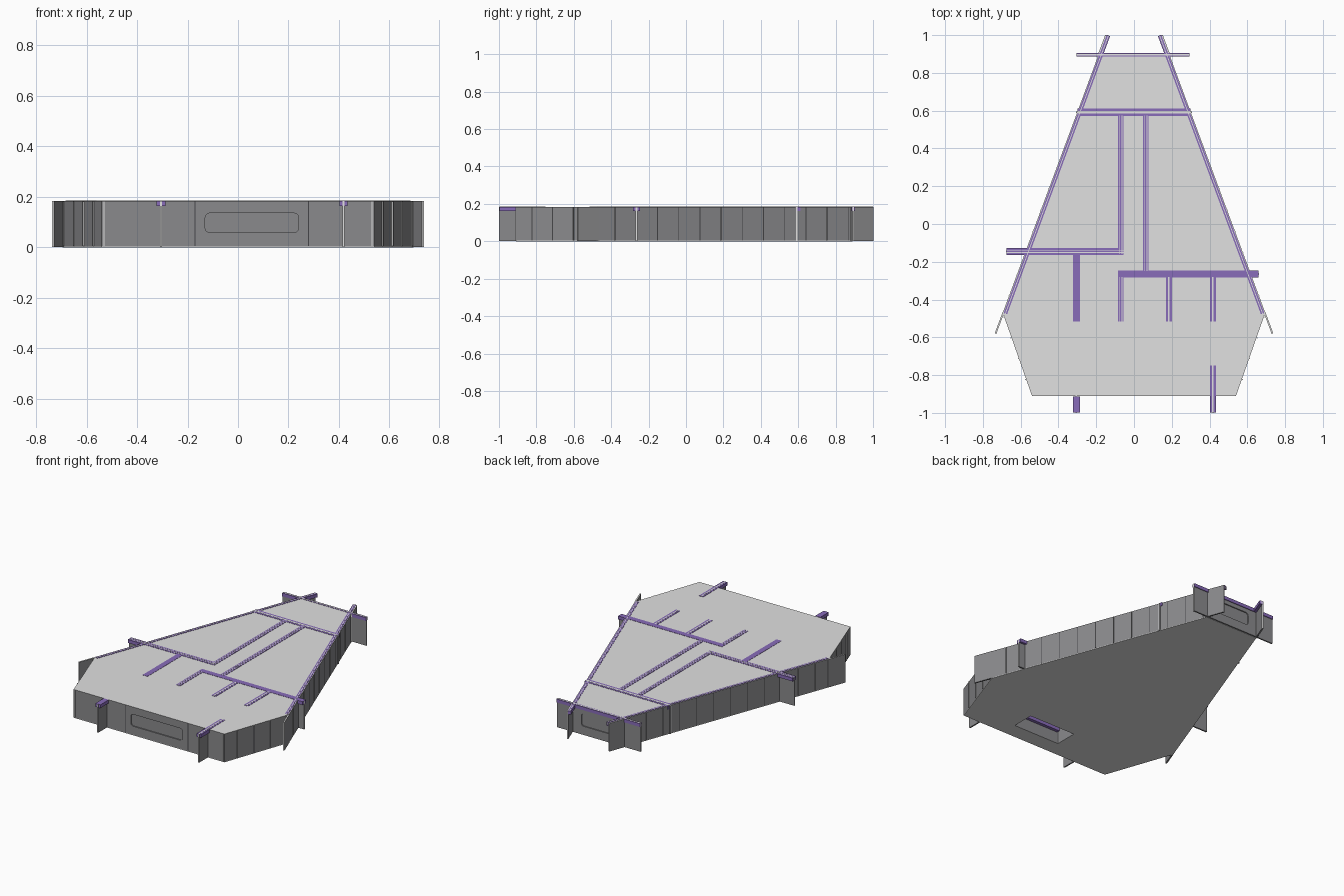
import bpy, bmesh
from mathutils import Vector, Matrix

cube = bpy.data.objects.get("Cube")
if cube:
    bpy.data.objects.remove(cube, do_unlink=True)


def material(name, rgb):
    m = bpy.data.materials.new(name)
    m.use_nodes = True
    col = (*rgb, 1)
    m.diffuse_color = col
    m.node_tree.nodes["Principled BSDF"].inputs["Base Color"].default_value = col
    return m


GREY = material("wall grey", (0.255, 0.255, 0.265))
PALE = material("pale grey", (0.75, 0.75, 0.75))
PURPLE = material("purple", (0.25, 0.15, 0.49))
DARK = material("seam grey", (0.06, 0.06, 0.065))
TOP = 0.183


def make(name, bm, mats):
    me = bpy.data.meshes.new(name)
    bmesh.ops.recalc_face_normals(bm, faces=bm.faces)
    bm.to_mesh(me)
    bm.free()
    for m in mats:
        me.materials.append(m)
    ob = bpy.data.objects.new(name, me)
    bpy.context.scene.collection.objects.link(ob)
    return ob


def bar(name, a, b, width, z0, z1, mats):
    """Box along the plan segment a-b; a second material goes on ends and top."""
    a, b = Vector(a), Vector(b)
    d = b - a
    mid = (a + b) / 2
    bm = bmesh.new()
    bmesh.ops.create_cube(bm, size=1)
    bm.normal_update()
    if len(mats) > 1:
        for f in bm.faces:
            f.material_index = int(abs(f.normal.x) > 0.9 or f.normal.z > 0.9)
    ang = Vector((1, 0)).angle_signed(d)
    bm.transform(Matrix.Translation((mid.x, mid.y, (z0 + z1) / 2))
                 @ Matrix.Rotation(-ang, 4, "Z")
                 @ Matrix.Diagonal((d.length, width, z1 - z0, 1)))
    return make(name, bm, mats)


def rail(name, a, b, width=0.03, stripe=0.006, offsets=(0,)):
    """Purple capping strip with pale lines along it at the given offsets."""
    a, b = Vector(a), Vector(b)
    bar(name, a, b, width, TOP - 0.02, TOP + 0.0015, [PURPLE])
    side = (b - a).normalized().orthogonal()
    for o in offsets:
        bar(name + "_line", a + side * o, b + side * o, stripe,
            TOP - 0.019, TOP + 0.0022, [PALE])


def fin(name, a, b):
    return bar(name, a, b, 0.009, 0.001, TOP, [GREY, PALE])


def cut(target, centre, size, radius, axis):
    """Recess with corners rounded about the given axis."""
    bm = bmesh.new()
    bmesh.ops.create_cube(bm, size=1)
    bm.transform(Matrix.Translation(centre) @ Matrix.Diagonal((*size, 1)))
    edges = [e for e in bm.edges
             if abs((e.verts[0].co - e.verts[1].co).normalized()[axis]) > 0.9]
    bmesh.ops.bevel(bm, geom=edges, offset=radius, segments=4, affect="EDGES", profile=0.5)
    cutter = make(target.name + "_cutter", bm, [GREY])
    cutter.hide_render = True
    cutter.hide_set(True)
    mod = target.modifiers.new("recess", "BOOLEAN")
    mod.operation = "DIFFERENCE"
    mod.solver = "EXACT"
    mod.object = cutter


# Hull: tapered six-sided slab, grey walls between a pale floor and deck
half = [(0.54, -0.91), (0.695, -0.47), (0.19, 0.89)]
outline = half + [(-x, y) for x, y in reversed(half)]
bm = bmesh.new()
layer = [bm.verts.new((x, y, 0)) for x, y in outline]
bm.faces.new(layer)
for z in (0.004, TOP):
    upper = [bm.verts.new((x, y, z)) for x, y in outline]
    for i in range(len(outline)):
        j = (i + 1) % len(outline)
        bm.faces.new((layer[i], layer[j], upper[j], upper[i]))
    layer = upper
bm.faces.new(layer)
for f in bm.faces:
    z = f.calc_center_median().z
    f.material_index = int(z > TOP - 0.01 or z < 0.004)
hull = make("hull", bm, [GREY, PALE])
cut(hull, (0.055, -0.91, 0.097), (0.37, 0.014, 0.077), 0.018, 1)
cut(hull, (0.07, -0.735, 0.07), (0.33, 0.145, 0.16), 0.004, 2)

# Beam seen inside the underside pocket
bar("pocket_beam", (-0.09, -0.797), (0.23, -0.797), 0.02, 0.075, 0.125, [PURPLE])
bar("pocket_beam_line", (-0.09, -0.797), (0.23, -0.797), 0.022, 0.095, 0.102, [PALE])

# Long slanted sides: overhanging fins and deck-edge rails
for s, side in ((1, "left"), (-1, "right")):
    fin(f"{side}_front_fin", (s * 0.69, -0.465), (s * 0.733, -0.58))
    fin(f"{side}_back_fin", (s * 0.193, 0.88), (s * 0.148, 1.0))
    rail(f"{side}_edge_rail", (s * 0.681, -0.475), (s * 0.1355, 0.998), 0.019, 0.004)
    # Vertical seams along the angled walls, with pale cut edges
    for (ax, ay), (bx, by), n, deep in ((*half[:2], 4, 0.01), (*half[1:], 12, 0.004)):
        a, b = Vector((s * ax, ay)), Vector((s * bx, by))
        d = (b - a).normalized() * 0.002
        for i in range(n):
            p = a.lerp(b, (i + 0.8) / n)
            bar(f"{side}_seam", p - d, p + d, deep, 0.005, TOP - 0.002, [DARK, PALE])

# Seams on the front wall, pale at its corners
for x, mat in ((-0.53, PALE), (-0.17, DARK), (0.28, DARK), (0.53, PALE)):
    bar("front_seam", (x - 0.002, -0.91), (x + 0.002, -0.91), 0.002, 0.005, TOP - 0.002, [mat])

# Back cross plate with its recessed window
plate = fin("back_plate", (-0.305, 0.895), (0.295, 0.895))
cut(plate, (0, 0.897, 0.097), (0.24, 0.008, 0.08), 0.018, 1)
rail("back_plate_rail", (-0.305, 0.895), (0.295, 0.895), 0.018, 0.008)

# Partition rails across and along the deck
pair = (-0.006, 0.006)
rail("back_cross_rail", (-0.3, 0.592), (0.3, 0.592), 0.038, 0.012)
rail("right_cross_rail", (-0.675, -0.145), (-0.055, -0.145), 0.036, 0.004, pair)
rail("left_cross_rail", (-0.085, -0.265), (0.66, -0.265), 0.036, offsets=())
rail("right_long_rail", (-0.07, -0.16), (-0.07, 0.575), 0.03, 0.004, pair)
rail("left_long_rail", (0.063, -0.25), (0.063, 0.575), 0.03, 0.004, pair)
rail("right_short_rail", (-0.305, -0.515), (-0.305, -0.16), 0.036, offsets=())
rail("middle_short_rail", (-0.07, -0.515), (-0.07, -0.28), 0.03, 0.004, pair)
for x in (0.185, 0.418):
    rail("left_short_rail", (x, -0.515), (x, -0.28), 0.03, 0.008)
rail("front_left_rail", (0.418, -0.998), (0.418, -0.75), 0.03, 0.008)
rail("front_right_rail", (-0.305, -0.998), (-0.305, -0.912), 0.036, offsets=())

# Fins and plate ends where the partitions pass through the hull
fin("back_cross_plate", (-0.306, 0.592), (0.306, 0.592))
fin("right_side_fin", (-0.565, -0.145), (-0.677, -0.145))
fin("left_side_fin", (0.61, -0.265), (0.662, -0.265))
for x in (-0.305, 0.418):
    fin("front_fin", (x, -0.905), (x, -1.0))
